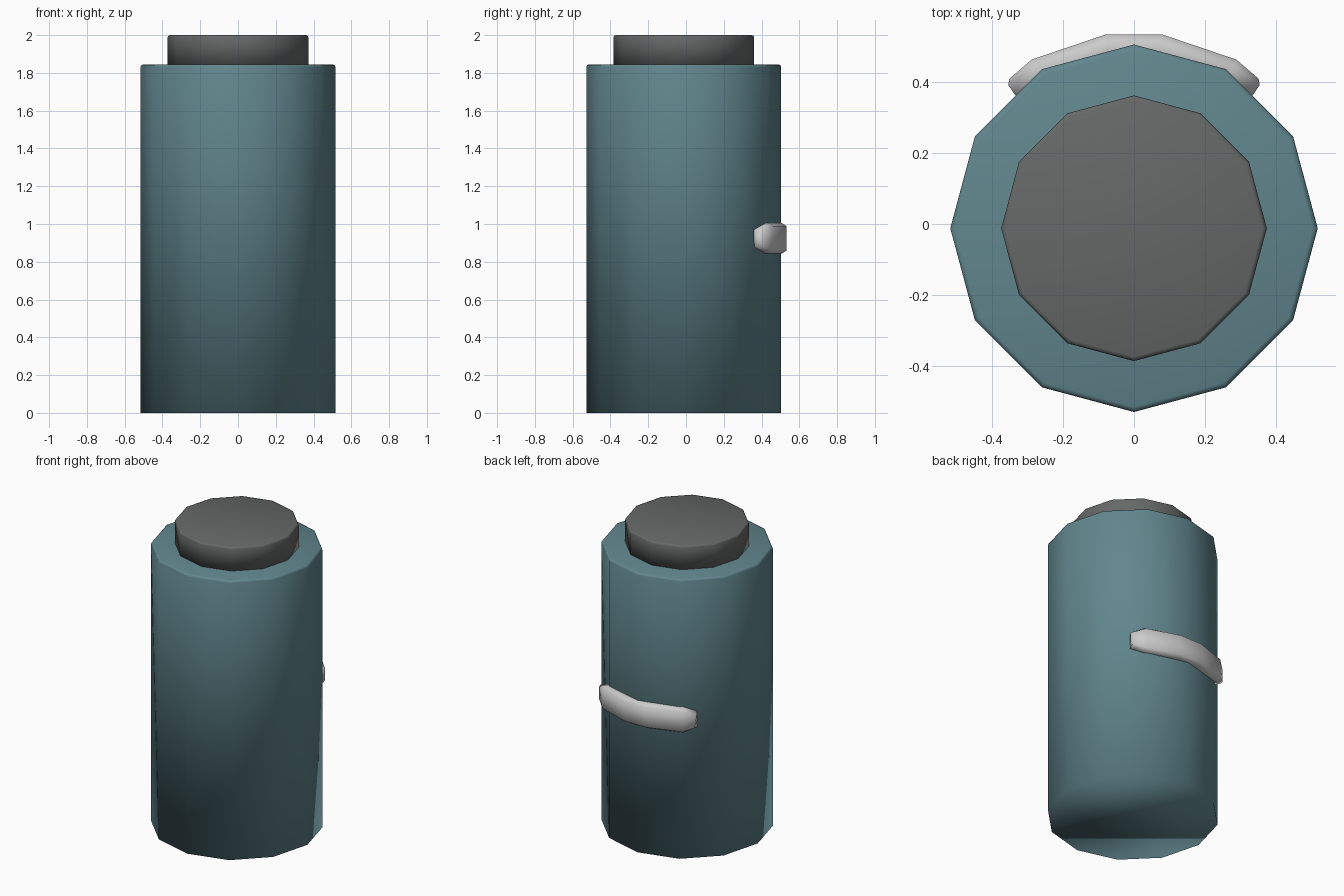
import bpy, bmesh
from mathutils import Matrix

if "Cube" in bpy.data.objects:
    bpy.data.objects.remove(bpy.data.objects["Cube"])

CENTER_Y = -0.012


def material(name, color):
    m = bpy.data.materials.new(name)
    m.diffuse_color = (*color, 1)
    m.use_nodes = True
    m.node_tree.nodes["Principled BSDF"].inputs["Base Color"].default_value = m.diffuse_color
    return m


def finish(name, bm, mat=None):
    bmesh.ops.recalc_face_normals(bm, faces=bm.faces)
    for f in bm.faces:
        f.smooth = True
    mesh = bpy.data.meshes.new(name)
    bm.to_mesh(mesh)
    bm.free()
    if mat:
        mesh.materials.append(mat)
    obj = bpy.data.objects.new(name, mesh)
    bpy.context.collection.objects.link(obj)
    return obj


def drum(name, radius, z0, z1, bevel, mat):
    """Twelve-sided cylinder with a softened top rim."""
    bm = bmesh.new()
    bmesh.ops.create_cone(bm, cap_ends=True, segments=12, radius1=radius,
                          radius2=radius, depth=z1 - z0,
                          matrix=Matrix.Translation((0, CENTER_Y, (z0 + z1) / 2)))
    rim = [e for e in bm.edges if all(v.co.z > z1 - 0.001 for v in e.verts)]
    bmesh.ops.bevel(bm, geom=rim, offset=bevel, segments=2, profile=0.5,
                    affect='EDGES')
    return finish(name, bm, mat)


# Canister body and lid
drum("body", 0.516, 0, 1.845, 0.014, material("teal", (0.12, 0.24, 0.27)))
drum("lid", 0.373, 1.835, 2.0, 0.012, material("dark_grey", (0.13, 0.14, 0.135)))

# Back band: lofted sections of outer, middle and inner (x, y) points
# with outer and inner half heights
stations = [
    ((0.350, 0.408), (0.353, 0.390), (0.322, 0.345), 0.040, 0.046),
    ((0.287, 0.462), (0.280, 0.438), (0.250, 0.385), 0.065, 0.081),
    ((0.080, 0.532), (0.075, 0.507), (0.065, 0.450), 0.065, 0.081),
]
BAND_Z = 0.924
bm = bmesh.new()
rings = []
for side, order in ((1, stations), (-1, stations[::-1])):
    for outer, mid, inner, h_out, h_in in order:
        section = [(outer, h_out), (mid, h_in), (inner, h_in),
                   (inner, -h_in), (mid, -h_in), (outer, -h_out)]
        rings.append([bm.verts.new((side * p[0], p[1], BAND_Z + h))
                      for p, h in section])
for a, b in zip(rings, rings[1:]):
    for i in range(6):
        j = (i + 1) % 6
        bm.faces.new((a[i], a[j], b[j], b[i]))
bm.faces.new(rings[0])
bm.faces.new(rings[-1])
finish("back_band", bm)
